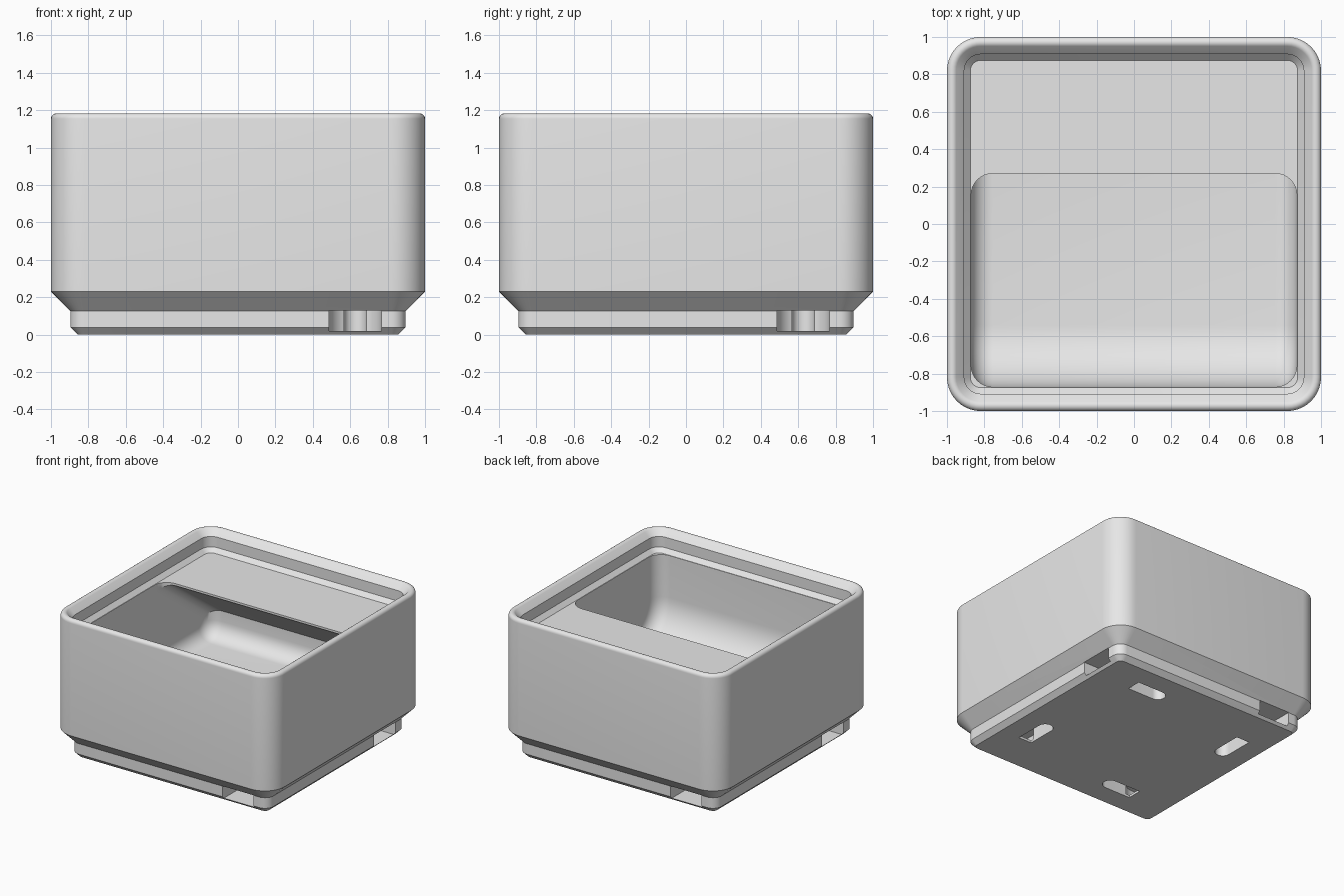
import bpy, bmesh
from math import sin, cos, tan, pi, radians
from mathutils import Matrix, Vector

cube = bpy.data.objects.get("Cube")
if cube:
    bpy.data.objects.remove(cube)

grey = bpy.data.materials.new("light_grey")
grey.use_nodes = True
grey.diffuse_color = (0.8, 0.8, 0.8, 1)
grey.node_tree.nodes["Principled BSDF"].inputs["Base Color"].default_value = (0.8, 0.8, 0.8, 1)


def arc(cx, cy, r, start, end, steps):
    """Points on an arc, angles in degrees."""
    angles = [radians(start + (end - start) * i / steps) for i in range(steps + 1)]
    return [(cx + r * cos(a), cy + r * sin(a)) for a in angles]


def loft(name, sections):
    """Skin equal-length closed loops and cap both ends."""
    bm = bmesh.new()
    rings = [[bm.verts.new(p) for p in s] for s in sections]
    n = len(rings[0])
    for a, b in zip(rings, rings[1:]):
        for i in range(n):
            j = (i + 1) % n
            bm.faces.new((a[i], a[j], b[j], b[i]))
    bm.faces.new(rings[0][::-1])
    bm.faces.new(rings[-1])
    bmesh.ops.recalc_face_normals(bm, faces=bm.faces)
    mesh = bpy.data.meshes.new(name)
    bm.to_mesh(mesh)
    bm.free()
    mesh.materials.append(grey)
    obj = bpy.data.objects.new(name, mesh)
    bpy.context.collection.objects.link(obj)
    return obj


def rounded_square(half, z):
    """Square whose corner radius shrinks as it is offset inward."""
    r = 0.181 - (1 - half)
    c = half - r
    loop = []
    for k, (sx, sy) in enumerate(((1, 1), (-1, 1), (-1, -1), (1, -1))):
        loop += arc(sx * c, sy * c, r, 90 * k, 90 * k + 90, 10)
    return [(x, y, z) for x, y in loop]


def cut(target, cutter):
    mod = target.modifiers.new("cut", 'BOOLEAN')
    mod.operation = 'DIFFERENCE'
    mod.solver = 'EXACT'
    mod.object = cutter
    cutter.hide_render = True
    bpy.context.view_layer.objects.active = target
    bpy.ops.object.modifier_apply(modifier=mod.name)
    bpy.data.objects.remove(cutter)


# Body: stepped foot, walls, rounded rim and stacking lip
outline = [(0.857, 0), (0.896, 0.039), (0.896, 0.126), (1, 0.23)]
outline += arc(0.971, 1.154, 0.029, 0, 135, 9)
outline += [(0.908, 1.132), (0.908, 1.046), (0.875, 1.012)]
body = loft("storage_bin", [rounded_square(h, z) for h, z in outline])

# Compartment: front scoop, filleted floor and sloped label shelf at the back
WALL, FLOOR, SHELF_Y, ROUND = 0.871, 0.337, 0.27, 0.115
SLOPE = radians(36)


def compartment_profile(d):
    """Side profile (y, z) offset inward by d."""
    low, back = FLOOR + d, WALL - d
    scoop, fillet = 0.33 - d, 0.135 - d
    tip = 0.995 + d * tan(SLOPE) - d / cos(SLOPE)
    pts = [(-back, 1.03)]
    pts += arc(-back + scoop, low + scoop, scoop, 180, 270, 14)
    pts += arc(back - fillet, low + fillet, fillet, 270, 360, 8)
    pts += [(back, tip - (WALL - SHELF_Y) * tan(SLOPE))]
    pts += [(SHELF_Y - d, tip), (SHELF_Y - d, 1.03)]
    return pts


stations = [(WALL - ROUND + ROUND * x, ROUND * (1 - y))
            for y, x in arc(0, 0, 1, 0, 90, 8)]
stations = [(-x, d) for x, d in reversed(stations)] + stations
cut(body, loft("compartment_cutter",
               [[(x, y, z) for y, z in compartment_profile(d)] for x, d in stations]))

# Magnet pockets open to the sides, each with a push-out slot through the base
M = 0.627


def slot(name, x_round, x_flat, r, z0, z1, turn):
    """Prism with one round end, turned about the centre."""
    flip = 1 if x_flat > x_round else -1
    pts = [(x_round + flip * (x - x_round), y)
           for x, y in arc(x_round, M, r, 90, 270, 20)]
    pts += [(x_flat, M - r), (x_flat, M + r)]
    rot = Matrix.Rotation(turn, 3, 'Z')
    return loft(name, [[rot @ Vector((x, y, z)) for x, y in pts] for z in (z0, z1)])


for k in range(4):
    turn = k * pi / 2
    cut(body, slot("pocket_cutter", M, 1.1, 0.141, 0.02, 0.128, turn))
    cut(body, slot("push_slot_cutter", 0.293, 0.53, 0.06, -0.05, 0.1279, turn))

bpy.ops.object.select_all(action='DESELECT')
body.select_set(True)
bpy.context.view_layer.objects.active = body
bpy.ops.object.shade_smooth_by_angle(angle=radians(30))
